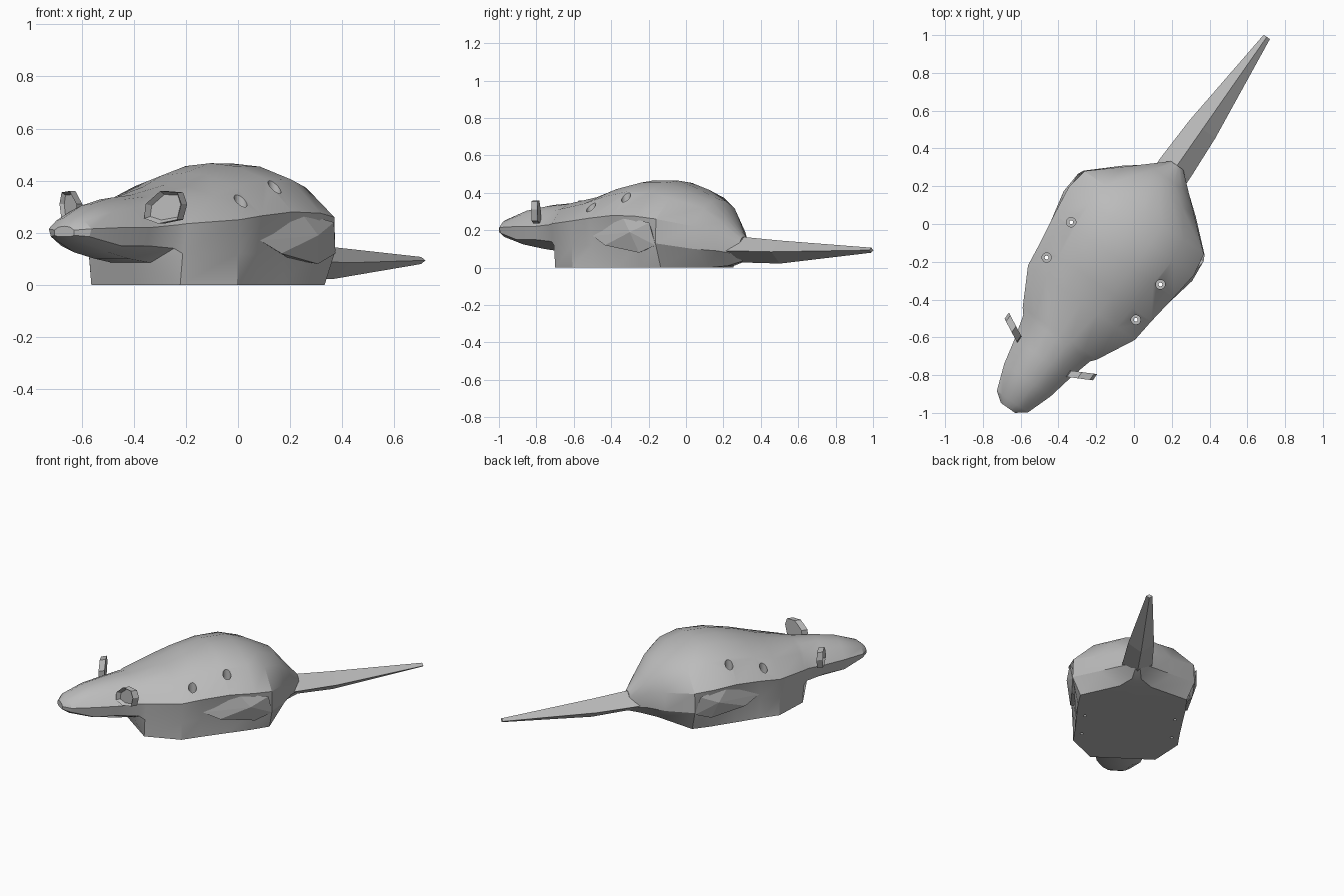
import bpy, bmesh, math
from mathutils import Matrix

if "Cube" in bpy.data.objects:
    bpy.data.objects.remove(bpy.data.objects["Cube"])

# Local frame: x = sideways, y = along the spine (nose negative), z = up
TURN = Matrix.Translation((0.008, -0.006, 0)) @ Matrix.Rotation(math.radians(-34.9), 4, 'Z')

grey = bpy.data.materials.new("plain_grey")
grey.diffuse_color = (0.5, 0.5, 0.5, 1)
grey.use_nodes = True
grey.node_tree.nodes["Principled BSDF"].inputs["Base Color"].default_value = grey.diffuse_color


def finish(bm, name, smooth=False):
    """Turn a bmesh into an object lying along the diagonal spine."""
    bmesh.ops.recalc_face_normals(bm, faces=bm.faces)
    mesh = bpy.data.meshes.new(name)
    bm.to_mesh(mesh)
    bm.free()
    mesh.materials.append(grey)
    mesh.transform(TURN)
    ob = bpy.data.objects.new(name, mesh)
    bpy.context.collection.objects.link(ob)
    if smooth:
        bpy.ops.object.select_all(action='DESELECT')
        ob.select_set(True)
        bpy.context.view_layer.objects.active = ob
        bpy.ops.object.shade_smooth_by_angle(angle=math.radians(28))
    return ob


def loft(bm, rings):
    """Skin a list of closed rings and cap both ends."""
    rows = [[bm.verts.new(p) for p in r] for r in rings]
    n = len(rows[0])
    for a, b in zip(rows, rows[1:]):
        for i in range(n):
            j = (i + 1) % n
            bm.faces.new((a[i], a[j], b[j], b[i]))
    bm.faces.new(rows[0])
    bm.faces.new(rows[-1])


def body_ring(s, wb, zb, wl, zl, wm, zm, zt):
    """Symmetric section: flat base, side wall, widest line, shoulder, ridge."""
    half = [(wb, zb), (wl, zl), (wm, zm),
            (wm * 0.66, zm + 0.68 * (zt - zm)), (wm * 0.3, zm + 0.94 * (zt - zm))]
    pts = [(0, zb)] + half + [(0, zt)] + [(-x, z) for x, z in reversed(half)]
    return [(x, s, z) for x, z in pts]


# Body and head: station, base width/height, wall, widest line, ridge height
stations = [
    (-1.18, .03, .185, .045, .19, .045, .21, .225),
    (-1.14, .055, .165, .09, .185, .10, .215, .26),
    (-1.00, .08, .125, .14, .15, .15, .22, .31),
    (-.86, .08, .10, .165, .15, .18, .22, .335),
    (-.73, .09, .085, .20, .14, .215, .23, .345),
    (-.70, .208, 0, .22, .12, .24, .235, .35),
    (-.50, .335, 0, .338, .12, .345, .25, .385),
    (-.37, .335, 0, .335, .12, .36, .265, .43),
    (-.20, .34, 0, .345, .13, .385, .28, .467),
    (-.04, .345, 0, .375, .14, .405, .275, .465),
    (.08, .34, 0, .39, .13, .385, .26, .425),
    (.22, .10, 0, .235, .10, .225, .22, .365),
    (.30, .03, .01, .13, .09, .135, .19, .265),
    (.385, .015, .035, .04, .07, .04, .13, .165),
]
bm = bmesh.new()
loft(bm, [body_ring(*row) for row in stations])
body = finish(bm, "body")

# Stepped vertical screw holes through the flanks
bm = bmesh.new()
for x in (-0.288, 0.288):
    for y in (-0.41, -0.182):
        loft(bm, [[(x + r * math.cos(i * math.pi / 8), y + r * math.sin(i * math.pi / 8), z)
                   for i in range(16)]
                  for r, z in ((.01, -.1), (.01, .2), (.025, .2), (.025, .6))])
cutter = finish(bm, "hole_cutter")
cutter.hide_render = True
mod = body.modifiers.new("holes", 'BOOLEAN')
mod.operation = 'DIFFERENCE'
mod.solver = 'EXACT'
mod.object = cutter
bpy.ops.object.select_all(action='DESELECT')
body.select_set(True)
bpy.context.view_layer.objects.active = body
bpy.ops.object.modifier_apply(modifier="holes")
bpy.data.objects.remove(cutter)
bpy.ops.object.shade_smooth_by_angle(angle=math.radians(28))

# Tail: long tapering diamond section
bm = bmesh.new()
loft(bm, [[(0, s, lo), (w, s, mid), (0, s, hi), (-w, s, mid)]
          for s, w, lo, mid, hi in ((.30, .095, .03, .09, .165), (.37, .095, .028, .09, .165),
                                    (.62, .083, .022, .085, .145), (1.215, .02, .08, .094, .107))])
finish(bm, "tail")

# Hind legs: faceted haunches bulging from the flanks
haunch = [(.345, -.36, .17), (.375, -.26, .12), (.415, -.07, .19), (.385, -.14, .275),
          (.405, .05, .24), (.39, .08, .12), (.385, -.03, .08),
          (.335, -.15, .10), (.335, -.15, .24), (.335, .05, .12)]
# Ears: outline as (position across the ear, height)
ear = [(.12, .255), (.45, .235), (.9, .25), (1, .31), (.9, .355), (.5, .36), (.15, .31)]
for side, label in ((1, "right"), (-1, "left")):
    bm = bmesh.new()
    for x, y, z in haunch:
        bm.verts.new((x * side, y, z))
    hull = bmesh.ops.convex_hull(bm, input=bm.verts)
    loose = [v for v in bm.verts if not v.link_faces]
    bmesh.ops.delete(bm, geom=loose, context='VERTS')
    finish(bm, label + "_hind_leg")

    bm = bmesh.new()
    front, back = ([(side * (.14 + .145 * u), -.86 + .075 * u + d, z) for u, z in ear]
                   for d in (-.018, .022))
    loft(bm, [front, back])
    bmesh.ops.recalc_face_normals(bm, faces=bm.faces)
    # hollow cup on the front of the ear
    cup = min((f for f in bm.faces if len(f.verts) > 4), key=lambda f: f.calc_center_median().y)
    bmesh.ops.inset_region(bm, faces=[cup], thickness=.014, depth=0)
    bmesh.ops.translate(bm, verts=cup.verts, vec=(0, .02, 0))
    finish(bm, label + "_ear")
